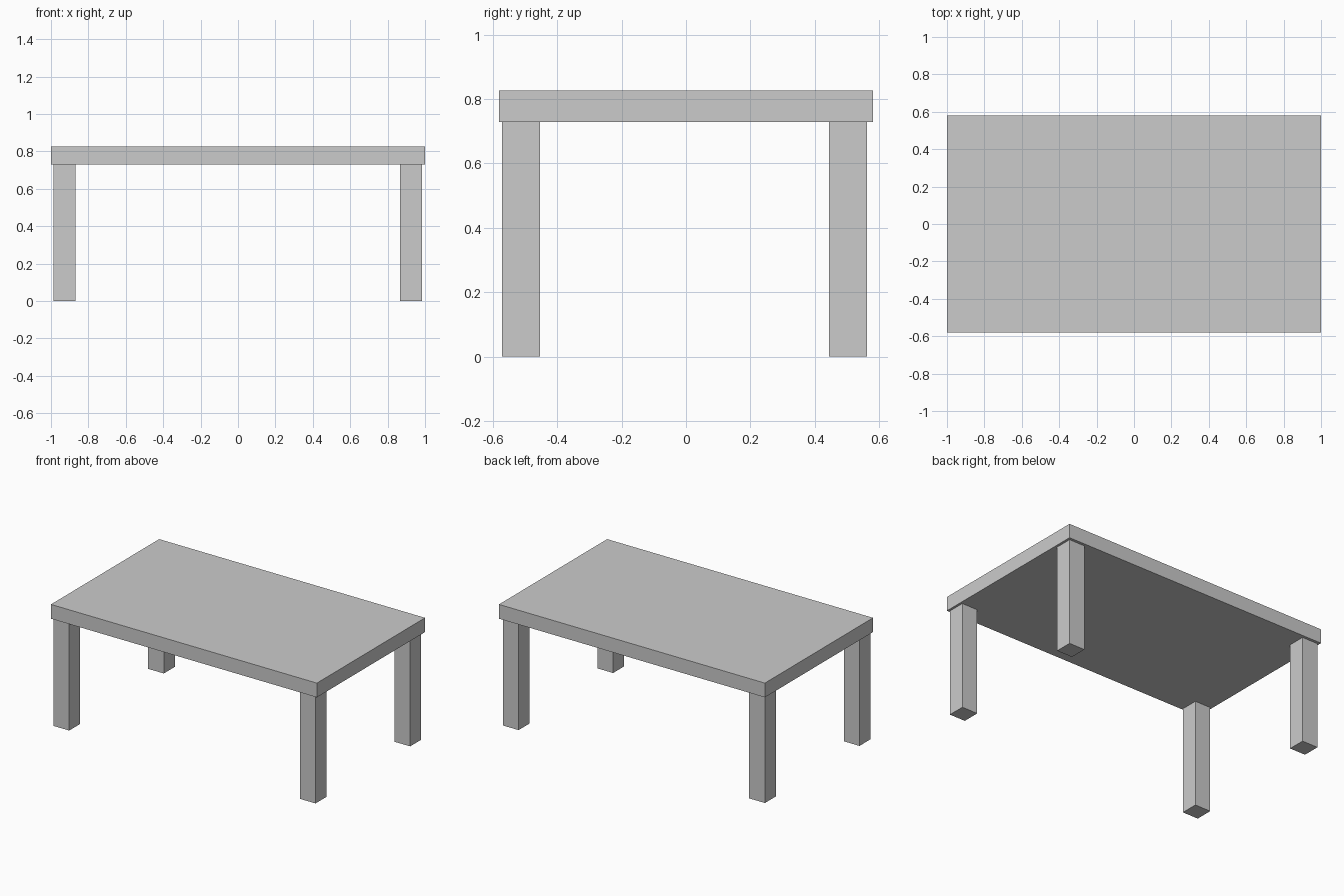
import bpy

if "Cube" in bpy.data.objects:
    bpy.data.objects.remove(bpy.data.objects["Cube"])


def box(name, x0, x1, y0, y1, z0, z1):
    """Add a box spanning the given limits."""
    bpy.ops.mesh.primitive_cube_add(
        size=1, location=((x0 + x1) / 2, (y0 + y1) / 2, (z0 + z1) / 2))
    ob = bpy.context.object
    ob.name = name
    ob.scale = (x1 - x0, y1 - y0, z1 - z0)
    bpy.ops.object.transform_apply(location=False, rotation=False, scale=True)
    return ob


UNDERSIDE = 0.729

# Table top slab
box("table_top", -1, 1, -0.581, 0.581, UNDERSIDE, 0.826)

# Four square legs, set slightly toward the front left
for side, x in (("left", -0.928), ("right", 0.925)):
    for end, y in (("front", -0.513), ("back", 0.503)):
        box(f"{end}_{side}_leg", x - 0.059, x + 0.059,
            y - 0.059, y + 0.059, 0, UNDERSIDE)
